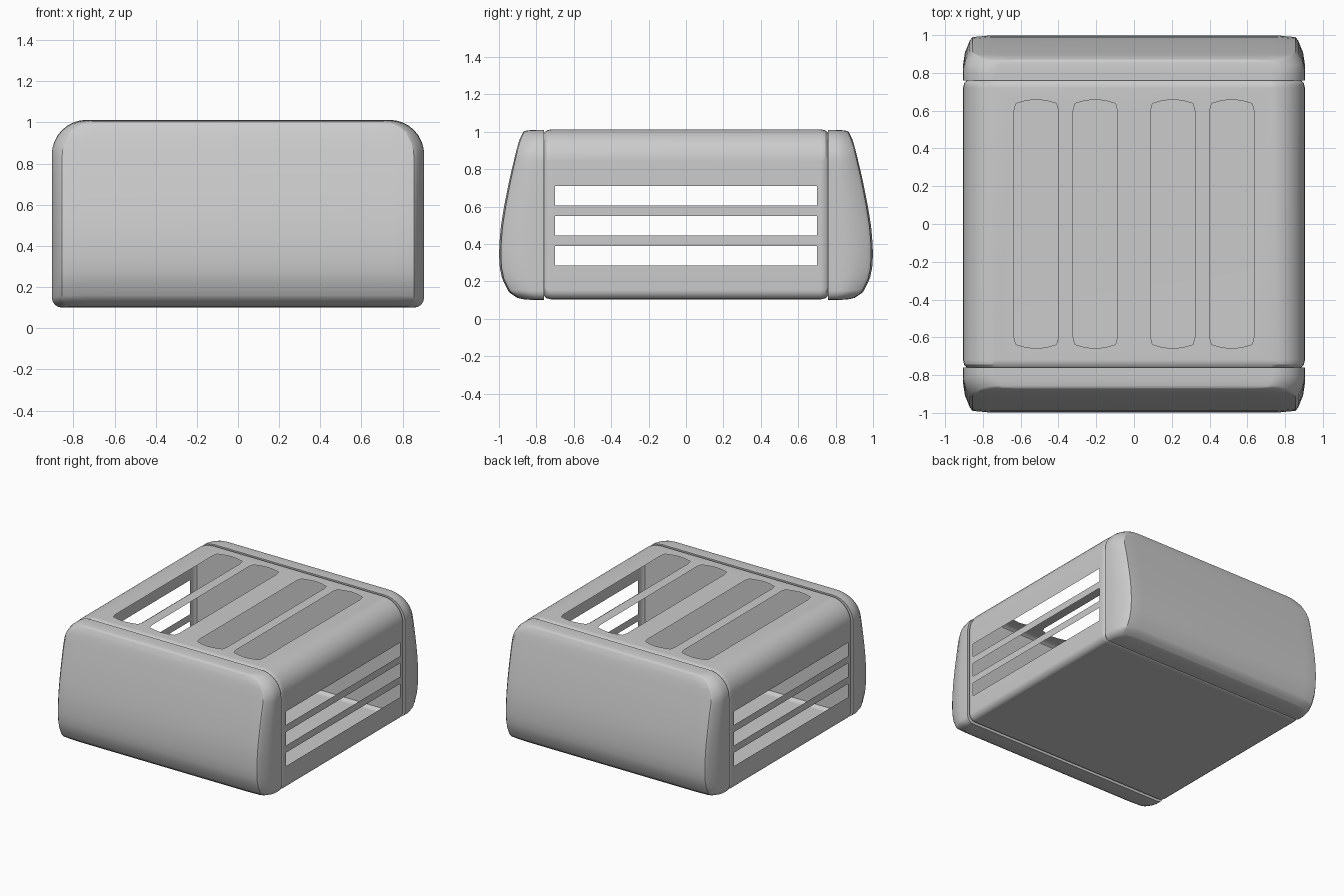
import bpy, bmesh, math
from mathutils import Vector

if "Cube" in bpy.data.objects:
    bpy.data.objects.remove(bpy.data.objects["Cube"], do_unlink=True)

HALF_W, END_Y, LIP_Y = 0.905, 0.76, 0.72

grey = bpy.data.materials.new("plain grey")
grey.use_nodes = True
grey.diffuse_color = (0.6, 0.6, 0.6, 1)
grey.node_tree.nodes["Principled BSDF"].inputs["Base Color"].default_value = (0.6, 0.6, 0.6, 1)


def half_profile(z0, z1, side_steps):
    """Right half of the rounded cross-section, bottom to top, as (x, z)."""
    rb, rt, pts = 0.05, 0.17, []
    for i in range(5):
        a = math.radians(-90 + 22.5 * i)
        pts.append((HALF_W - rb + rb * math.cos(a), z0 + rb + rb * math.sin(a)))
    lo, hi = z0 + rb, z1 - rt
    pts += [(HALF_W, lo + (hi - lo) * i / side_steps) for i in range(1, side_steps)]
    for i in range(9):
        a = math.radians(11.25 * i)
        pts.append((HALF_W - rt + rt * math.cos(a), z1 - rt + rt * math.sin(a)))
    return pts


def closed(half):
    return half + [(-x, z) for x, z in reversed(half)]


def finish(bm, name):
    bmesh.ops.remove_doubles(bm, verts=bm.verts, dist=0.0005)
    bmesh.ops.recalc_face_normals(bm, faces=bm.faces)
    mesh = bpy.data.meshes.new(name)
    bm.to_mesh(mesh)
    bm.free()
    mesh.materials.append(grey)
    ob = bpy.data.objects.new(name, mesh)
    bpy.context.collection.objects.link(ob)
    bpy.ops.object.select_all(action='DESELECT')
    ob.select_set(True)
    bpy.context.view_layer.objects.active = ob
    bpy.ops.object.shade_smooth_by_angle(angle=math.radians(30))
    mod = ob.modifiers.new("even shading", 'WEIGHTED_NORMAL')
    mod.keep_sharp = True
    return ob


def bridge(bm, a, b, skip=()):
    n = len(a)
    for i in range(n):
        if i not in skip:
            j = (i + 1) % n
            bm.faces.new((a[i], a[j], b[j], b[i]))


def panel(bm, loops, normal):
    """Flat sheet: first loop is the border, the others are holes."""
    edges = []
    for loop in loops:
        vs = [bm.verts.new(p) for p in loop]
        edges += [bm.edges.new((vs[i - 1], vs[i])) for i in range(len(vs))]
    bmesh.ops.triangle_fill(bm, use_beauty=True, edges=edges, normal=Vector(normal))


# Hollow body shell, with turned-in lips at both ends
half = half_profile(0.103, 1.013, 1)
ring = closed(half)
n, top = len(ring), len(half) - 1
wall = next(i for i in range(n - 1) if ring[i + 1][1] - ring[i][1] > 0.3)
bm = bmesh.new()


def body_ring(y, inset):
    sx, sz = 1 - inset / HALF_W, 1 - inset / 0.455
    return [bm.verts.new((x * sx, y, 0.558 + (z - 0.558) * sz)) for x, z in ring]


front, back = body_ring(-LIP_Y, 0), body_ring(LIP_Y, 0)
bridge(bm, front, back, skip=(wall, top, n - 2 - wall))
for s, start in ((-1, front), (1, back)):
    for y, inset in ((0.745, 0.006), (END_Y, 0.02)):
        nxt = body_ring(s * y, inset)
        bridge(bm, start, nxt)
        start = nxt

# Top sheet with four long bread slots
tx, tz = half[-1]
corner = [(0.117, 0.60), (0.107, 0.638), (0.06, 0.651), (0, 0.66)]
quarter2 = corner + [(-x, y) for x, y in reversed(corner[:-1])]
slot = quarter2 + [(-x, -y) for x, y in quarter2]
loops = [[(tx, -LIP_Y, tz), (tx, LIP_Y, tz), (-tx, LIP_Y, tz), (-tx, -LIP_Y, tz)]]
for cx in (-0.518, -0.205, 0.205, 0.518):
    loops.append([(cx + x, y, tz) for x, y in slot])
panel(bm, loops, (0, 0, 1))

# Side sheets with three vents each
for s in (-1, 1):
    x = s * HALF_W
    spans = [(LIP_Y, half[wall][1], half[wall + 1][1])]
    spans += [(0.70, z, z + 0.105) for z in (0.285, 0.445, 0.605)]
    panel(bm, [[(x, -w, a), (x, w, a), (x, w, b), (x, -w, b)] for w, a, b in spans], (s, 0, 0))
finish(bm, "body_shell")

# Bulging end caps
BULGE = [(0.10, 0.87), (0.11, 0.90), (0.14, 0.945), (0.20, 0.98), (0.28, 0.997), (0.36, 1.0),
         (0.48, 0.992), (0.60, 0.973), (0.75, 0.943), (0.90, 0.907), (0.96, 0.89), (1.01, 0.865)]


def bulge(z):
    for (z0, y0), (z1, y1) in zip(BULGE, BULGE[1:]):
        if z <= z1:
            return y0 + (y1 - y0) * max(0, z - z0) / (z1 - z0)
    return BULGE[-1][1]


# Steps outward: side inset, height inset, share of the bulge depth
STEPS = [(0, 0, 0), (0, 0, 0.35), (0.010, 0.001, 0.62), (0.035, 0.004, 0.88),
         (0.050, 0.008, 0.96), (0.15, 0.012, 1.0)]


def end_cap(name, s):
    bm = bmesh.new()
    outline = closed(half_profile(0.10, 1.01, 12))
    rings = []
    for ix, iz, depth in STEPS:
        vs = []
        for x, z in outline:
            zz = 0.555 + (z - 0.555) * (1 - iz / 0.455)
            y = END_Y + (bulge(zz) - END_Y) * depth
            vs.append(bm.verts.new((x * (1 - ix / HALF_W), s * y, zz)))
        rings.append(vs)
    for a, b in zip(rings, rings[1:]):
        bridge(bm, a, b)
    bm.faces.new(rings[0])                      # flat inner wall
    face = rings[-1]
    m = len(face)
    for i in range(m // 2 - 1):                 # curved outer face, row by row
        bm.faces.new((face[i], face[i + 1], face[m - 2 - i], face[m - 1 - i]))
    return finish(bm, name)


end_cap("front_cap", -1)
end_cap("back_cap", 1)
